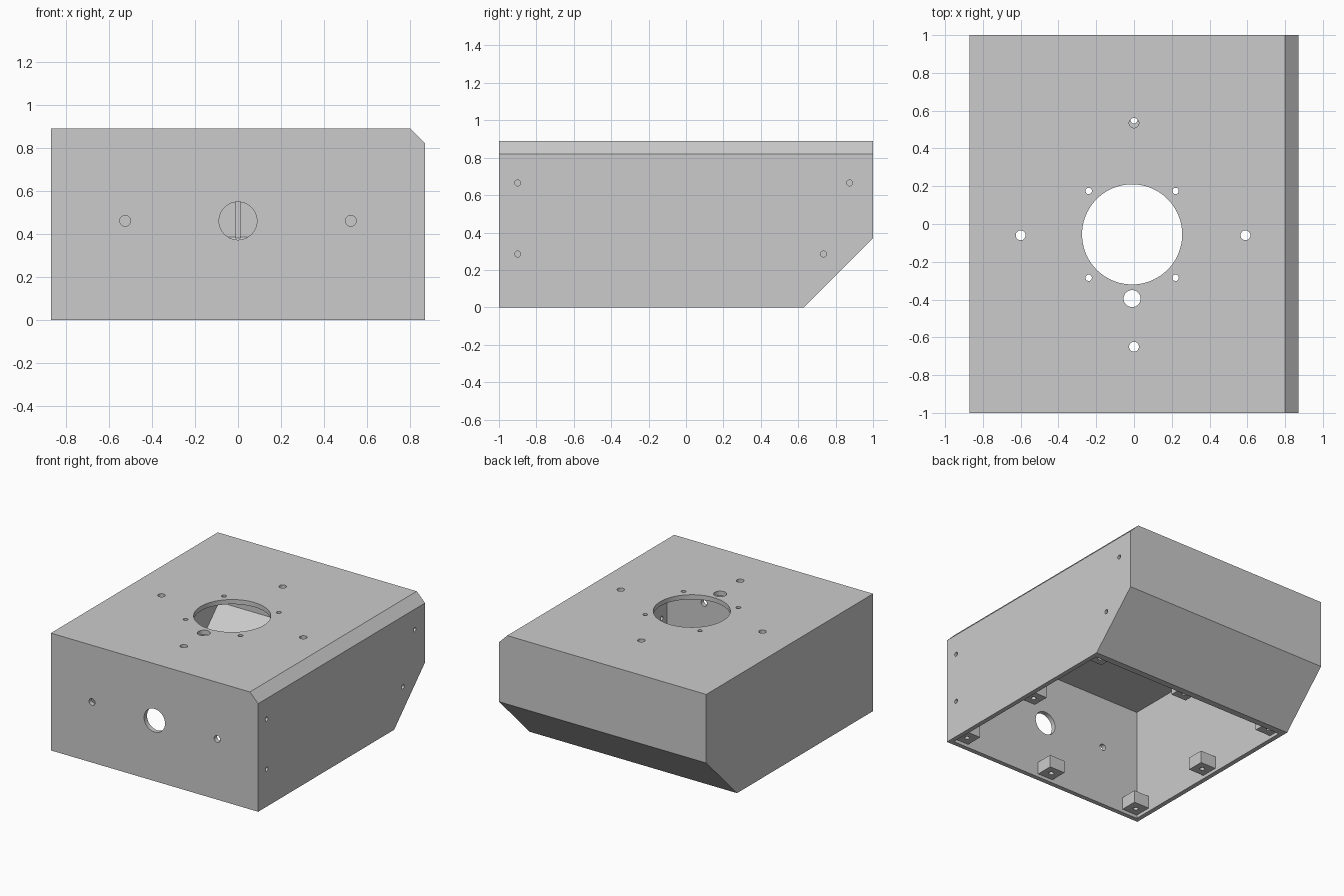
import bpy, bmesh
from math import pi
from mathutils import Matrix, Vector

if "Cube" in bpy.data.objects:
    bpy.data.objects.remove(bpy.data.objects["Cube"], do_unlink=True)

grey = bpy.data.materials.new("light grey")
grey.use_nodes = True
grey.diffuse_color = (0.6, 0.6, 0.6, 1)
grey.node_tree.nodes["Principled BSDF"].inputs["Base Color"].default_value = (0.6, 0.6, 0.6, 1)

W, H, T = 0.87, 0.89, 0.035   # half width, height, wall thickness


def finish(bm, name):
    mesh = bpy.data.meshes.new(name)
    bmesh.ops.recalc_face_normals(bm, faces=bm.faces)
    bm.to_mesh(mesh)
    bm.free()
    mesh.materials.append(grey)
    obj = bpy.data.objects.new(name, mesh)
    bpy.context.collection.objects.link(obj)
    return obj


def box_mesh(lo, hi):
    lo, hi = Vector(lo), Vector(hi)
    bm = bmesh.new()
    bmesh.ops.create_cube(bm, size=1, matrix=Matrix.Translation((lo + hi) / 2)
                          @ Matrix.Diagonal((*(hi - lo), 1)))
    return bm


def slice_off(bm, point, normal):
    geom = bm.verts[:] + bm.edges[:] + bm.faces[:]
    cut = bmesh.ops.bisect_plane(bm, geom=geom, plane_co=point, plane_no=normal, clear_outer=True)
    edges = [e for e in cut["geom_cut"] if isinstance(e, bmesh.types.BMEdge)]
    bmesh.ops.contextual_create(bm, geom=edges)


def case_solid(name, inset, bottom):
    """Box with a bevelled left top edge and a sloping lower back, shrunk by inset."""
    bm = box_mesh((-W + inset, -1 + inset, bottom), (W - inset, 1 - inset, H - inset))
    slope, bevel = Vector((0, 1, -1)).normalized(), Vector((1, 0, 1)).normalized()
    slice_off(bm, Vector((0, 0.63, 0)) - slope * inset, slope)
    slice_off(bm, Vector((0.8, 0, H)) - bevel * inset, bevel)
    return finish(bm, name)


def cylinder(pos, radius, depth, axis, sides=32):
    bm = bmesh.new()
    turn = {"x": Matrix.Rotation(pi / 2, 4, "Y"), "y": Matrix.Rotation(pi / 2, 4, "X"),
            "z": Matrix.Identity(4)}[axis]
    bmesh.ops.create_cone(bm, cap_ends=True, segments=sides, radius1=radius, radius2=radius,
                          depth=depth, matrix=Matrix.Translation(pos) @ turn)
    return finish(bm, "hole_cutter")


def cut(obj, cutters):
    for c in cutters:
        mod = obj.modifiers.new("cut", "BOOLEAN")
        mod.operation, mod.solver, mod.object = "DIFFERENCE", "EXACT", c
    bpy.context.view_layer.update()
    deps = bpy.context.evaluated_depsgraph_get()
    result = bpy.data.meshes.new_from_object(obj.evaluated_get(deps))
    obj.modifiers.clear()
    obj.data = result
    for c in cutters:
        bpy.data.objects.remove(c, do_unlink=True)


# Hollow case, open underneath
case = case_solid("case", 0, 0)
cutters = [case_solid("cavity_cutter", T, -0.1)]

# Top openings: large centre opening, cable hole, mounting holes
cutters.append(cylinder((-0.01, -0.055, H), 0.265, 0.2, "z", 96))
cutters.append(cylinder((-0.01, -0.395, H), 0.045, 0.2, "z"))
for x, y in ((-0.6, -0.06), (0.59, -0.06), (0, 0.535), (0, -0.65)):
    cutters.append(cylinder((x, y, H), 0.026, 0.2, "z"))
for x in (-0.24, 0.22):
    for y in (-0.285, 0.175):
        cutters.append(cylinder((x, y, H), 0.017, 0.2, "z", 24))

# Front openings
for x, r in ((-0.525, 0.025), (0, 0.088), (0.525, 0.025)):
    cutters.append(cylinder((x, -1, 0.46), r, 0.2, "y", 48))

# Left side screw holes
for y, z in ((-0.9, 0.665), (-0.9, 0.285), (0.875, 0.665), (0.735, 0.285)):
    cutters.append(cylinder((W, y, z), 0.016, 0.2, "x", 24))
cut(case, cutters)

# Screw blocks around the inside of the open base
X, FRONT, BACK, S = W - T, -1 + T, 0.615, 0.13
MID = (FRONT + BACK) / 2
for xn, x in (("right", -X + S / 2), ("middle", 0), ("left", X - S / 2)):
    for yn, y in (("front", FRONT + S / 2), ("middle", MID), ("back", BACK - S / 2)):
        if xn == yn:
            continue
        block = finish(box_mesh((x - S / 2, y - S / 2, 0.025), (x + S / 2, y + S / 2, 0.12)),
                       f"screw_block_{yn}_{xn}")
        cut(block, [cylinder((x, y, 0.07), 0.018, 0.3, "z", 16)])

# Narrow rib on the inner back wall
finish(box_mesh((-0.012, 0.955, 0.38), (0.012, 1 - T, H - T)), "back_rib")
